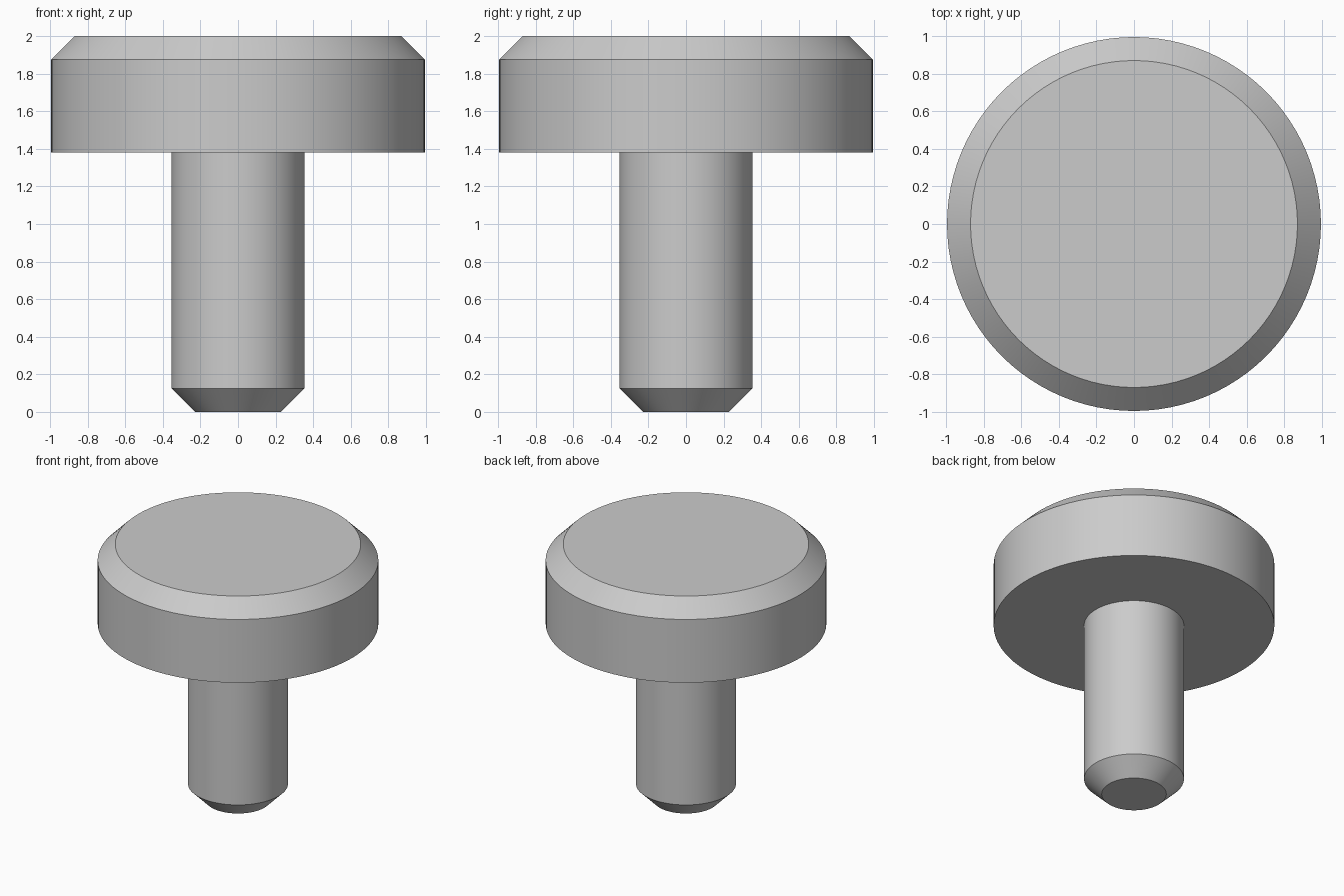
import bpy
import bmesh
import math

cube = bpy.data.objects.get("Cube")
if cube:
    bpy.data.objects.remove(cube)

SEGMENTS = 96
HEAD_RADIUS, SHAFT_RADIUS = 0.995, 0.354
HEAD_BOTTOM, TOP = 1.38, 2.0
CHAMFER = 0.125

grey = bpy.data.materials.new("plain_grey")
grey.use_nodes = True
colour = (0.6, 0.6, 0.6, 1)
grey.diffuse_color = colour
grey.node_tree.nodes["Principled BSDF"].inputs["Base Color"].default_value = colour


def revolve(name, profile, material):
    """Turn a (radius, height) profile into a closed solid about z."""
    bm = bmesh.new()
    rings = []
    for radius, height in profile:
        ring = []
        for i in range(SEGMENTS):
            a = math.tau * i / SEGMENTS
            ring.append(bm.verts.new((radius * math.cos(a), radius * math.sin(a), height)))
        rings.append(ring)
    for low, high in zip(rings, rings[1:]):
        for i in range(SEGMENTS):
            j = (i + 1) % SEGMENTS
            bm.faces.new((low[i], low[j], high[j], high[i]))
    bm.faces.new(rings[0][::-1])
    bm.faces.new(rings[-1])
    mesh = bpy.data.meshes.new(name)
    bm.to_mesh(mesh)
    bm.free()
    mesh.materials.append(material)
    obj = bpy.data.objects.new(name, mesh)
    bpy.context.collection.objects.link(obj)
    bpy.ops.object.select_all(action="DESELECT")
    obj.select_set(True)
    bpy.context.view_layer.objects.active = obj
    bpy.ops.object.shade_smooth_by_angle(angle=math.radians(30))
    return obj


# Chamfered tip and shaft, running into the wide chamfered head
revolve("round_head_pin", [
    (SHAFT_RADIUS - CHAMFER, 0),
    (SHAFT_RADIUS, CHAMFER),
    (SHAFT_RADIUS, HEAD_BOTTOM),
    (HEAD_RADIUS, HEAD_BOTTOM),
    (HEAD_RADIUS, TOP - CHAMFER),
    (HEAD_RADIUS - CHAMFER, TOP),
], grey)
